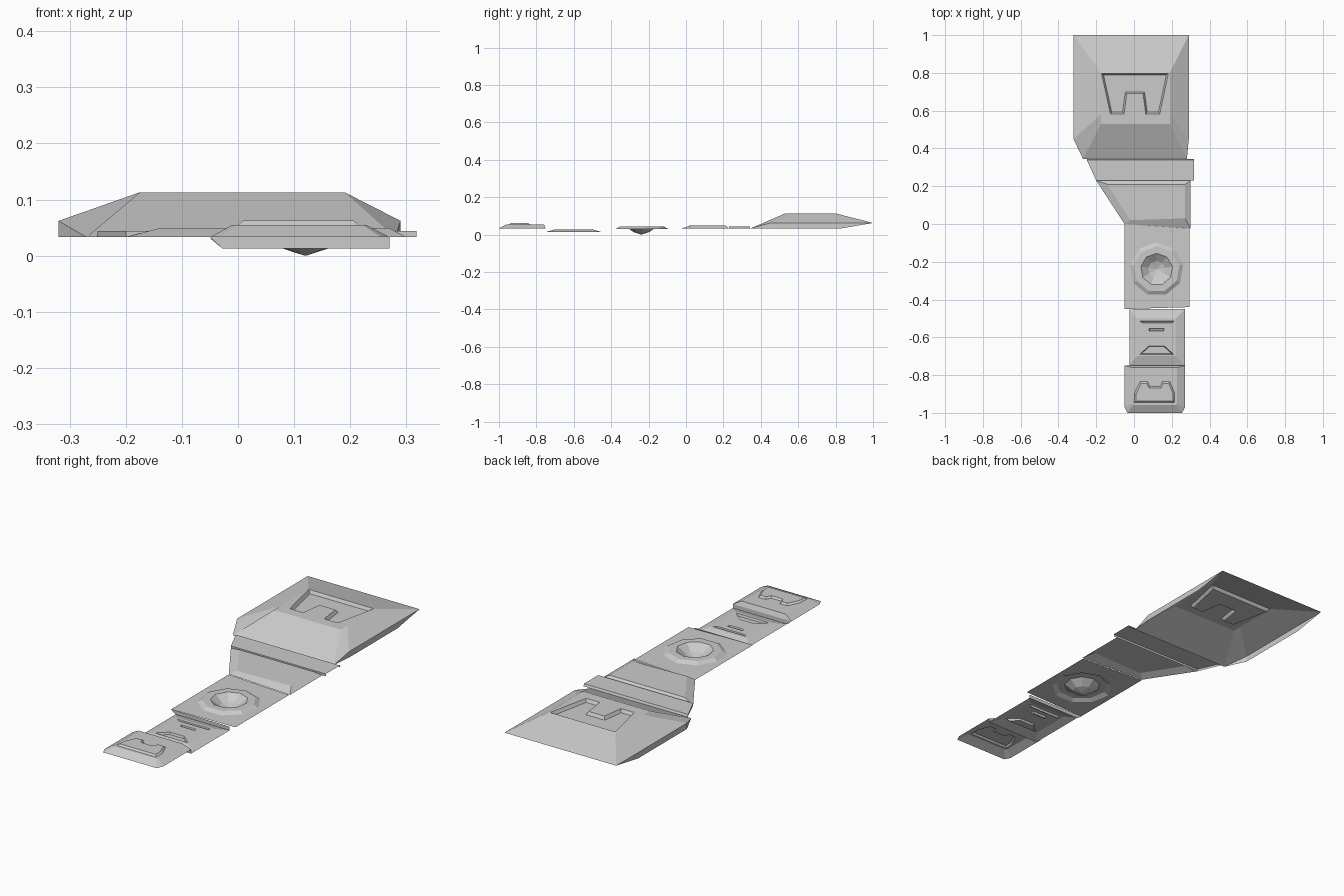
import bpy, bmesh
from math import sin, cos, pi
from mathutils import Vector

if "Cube" in bpy.data.objects:
    bpy.data.objects.remove(bpy.data.objects["Cube"])


def at(pts, z):
    """Lift a flat outline to a height."""
    return [(x, y, z) for x, y in pts]


def rect(x0, x1, y0, y1):
    return [(x0, y0), (x1, y0), (x1, y1), (x0, y1)]


def inset(pts, d):
    """Mitred inward offset of a closed outline."""
    v = [Vector(p) for p in pts]
    n = len(v)
    if sum(v[i - 1].x * v[i].y - v[i].x * v[i - 1].y for i in range(n)) < 0:
        d = -d
    out = []
    for i in range(n):
        e1 = (v[i] - v[i - 1]).normalized()
        e2 = (v[(i + 1) % n] - v[i]).normalized()
        n1, n2 = Vector((-e1.y, e1.x)), Vector((-e2.y, e2.x))
        out.append(tuple(v[i] + (n1 + n2) * d / (1 + n1.dot(n2))))
    return out


def relief(pts, z0, z1, d):
    """Rings of a sunk or raised detail with sloping walls."""
    return [at(pts, z0), at(inset(pts, d), z1)]


def sheet(name, rings, details=()):
    """Open shell: bridged rings, then a flat top with relief details in it."""
    bm = bmesh.new()

    def bridge(stack):
        loops = [[bm.verts.new(p) for p in r] for r in stack]
        for a, b in zip(loops, loops[1:]):
            for i in range(len(a)):
                j = (i + 1) % len(a)
                bm.faces.new((a[i], a[j], b[j], b[i]))
        return loops

    def ring_edges(loop):
        return [bm.edges.get((a, b)) or bm.edges.new((a, b))
                for a, b in zip(loop, loop[1:] + loop[:1])]

    edges = ring_edges(bridge(rings)[-1])
    caps = []
    for d in details:
        loops = bridge(d)
        edges += ring_edges(loops[0])
        caps.append(ring_edges(loops[-1]))
    for e in [edges] + caps:
        bmesh.ops.triangle_fill(bm, edges=e, use_beauty=True)
    bmesh.ops.remove_doubles(bm, verts=bm.verts, dist=1e-5)
    bmesh.ops.dissolve_degenerate(bm, dist=1e-5, edges=bm.edges)
    bmesh.ops.dissolve_limit(bm, angle_limit=0.01, verts=bm.verts, edges=bm.edges)
    bmesh.ops.recalc_face_normals(bm, faces=bm.faces)
    if sum(f.normal.z * f.calc_area() for f in bm.faces) < 0:
        bmesh.ops.reverse_faces(bm, faces=bm.faces)
    me = bpy.data.meshes.new(name)
    bm.to_mesh(me)
    bm.free()
    bpy.context.collection.objects.link(bpy.data.objects.new(name, me))


def strip(name, points, faces):
    me = bpy.data.meshes.new(name)
    me.from_pydata(points, [], faces)
    bpy.context.collection.objects.link(bpy.data.objects.new(name, me))


# Wide end block with a notched recess
rim = [(-.32, 1), (.29, 1), (.29, .83), (.29, .45), (.28, .345),
       (-.27, .345), (-.32, .45), (-.32, .83)]
top = [(-.175, .8), (.19, .8), (.19, .75), (.19, .58), (.19, .53),
       (-.175, .53), (-.175, .58), (-.175, .75)]
low_z = [.062, .062] + [.033] * 6
high_z = [.062] * 4 + [.033] * 2 + [.062] * 2
notch = [(-.172, .798), (.182, .798), (.137, .583), (.062, .583),
         (.048, .69), (-.038, .69), (-.053, .583), (-.125, .583)]
sheet("end_block",
      [[(x, y, z) for (x, y), z in zip(rim, low_z)],
       [(x, y, z) for (x, y), z in zip(rim, high_z)], at(top, .113)],
      [relief(notch, .113, .098, .009)])

# Cross band with a small lip on each long edge
band = [(.345, .033, -.25), (.34, .044, -.25), (.23, .044, -.2), (.23, .033, -.2)]
strip("cross_band",
      [(x, y, z) for y, z, x in band] + [(.318, y, z) for y, z, x in band],
      [(i, i + 1, i + 5, i + 4) for i in range(3)] + [(0, 3, 2, 1)])

# Tapering neck
sheet("neck",
      [at([(-.05, 0), (.3, -.025), (.3, .23), (-.2, .23)], .033),
       at([(-.02, .02), (.27, .03), (.27, .21), (-.14, .21)], .049)])

# Middle panel with a nine-sided raised ring and a dished centre
def nonagon(r, z):
    return [(.12 + r * sin(2 * pi * i / 9), -.24 + r * cos(2 * pi * i / 9), z)
            for i in range(9)]

sheet("middle_panel",
      [at([(-.05, -.45), (.295, -.44), (.295, -.025), (-.05, 0)], .031)],
      [[nonagon(.143, .031), nonagon(.122, .043), nonagon(.085, .043),
        nonagon(.045, .014), nonagon(.001, 0)]])

# Small grooved panel
grooves = [[(.03, -.513), (.215, -.513), (.2, -.525), (.045, -.525)],
           rect(.08, .16, -.567, -.553),
           [(.08, -.645), (.16, -.645), (.21, -.69), (.03, -.69)]]
sheet("grooved_panel",
      [at(rect(-.025, .27, -.75, -.45), .013), at(rect(.015, .222, -.7, -.5), .028)],
      [relief(g, .028, .018, .004) for g in grooves])

# Steps joining the panels
for name, y, z in (("upper_step", -.45, .031), ("lower_step", -.75, .033)):
    strip(name, [(-.028, y, .013), (.27, y, .013), (.27, y, z), (-.05, y, z)],
          [(0, 1, 2, 3)])

# Tip block with a raised notched plate
plate = [(0, -.945), (.215, -.945), (.215, -.895), (.19, -.835), (.15, -.835),
         (.137, -.86), (.085, -.86), (.072, -.835), (.033, -.835), (.003, -.895)]
sheet("tip_block",
      [at([(-.05, -.75), (.27, -.75), (.27, -.97), (.255, -1), (-.035, -1),
           (-.05, -.97)], .033),
       at([(-.01, -.76), (.228, -.76), (.228, -.95), (.222, -.957), (-.002, -.957),
           (-.01, -.95)], .055)],
      [relief(plate, .055, .063, .009)])
